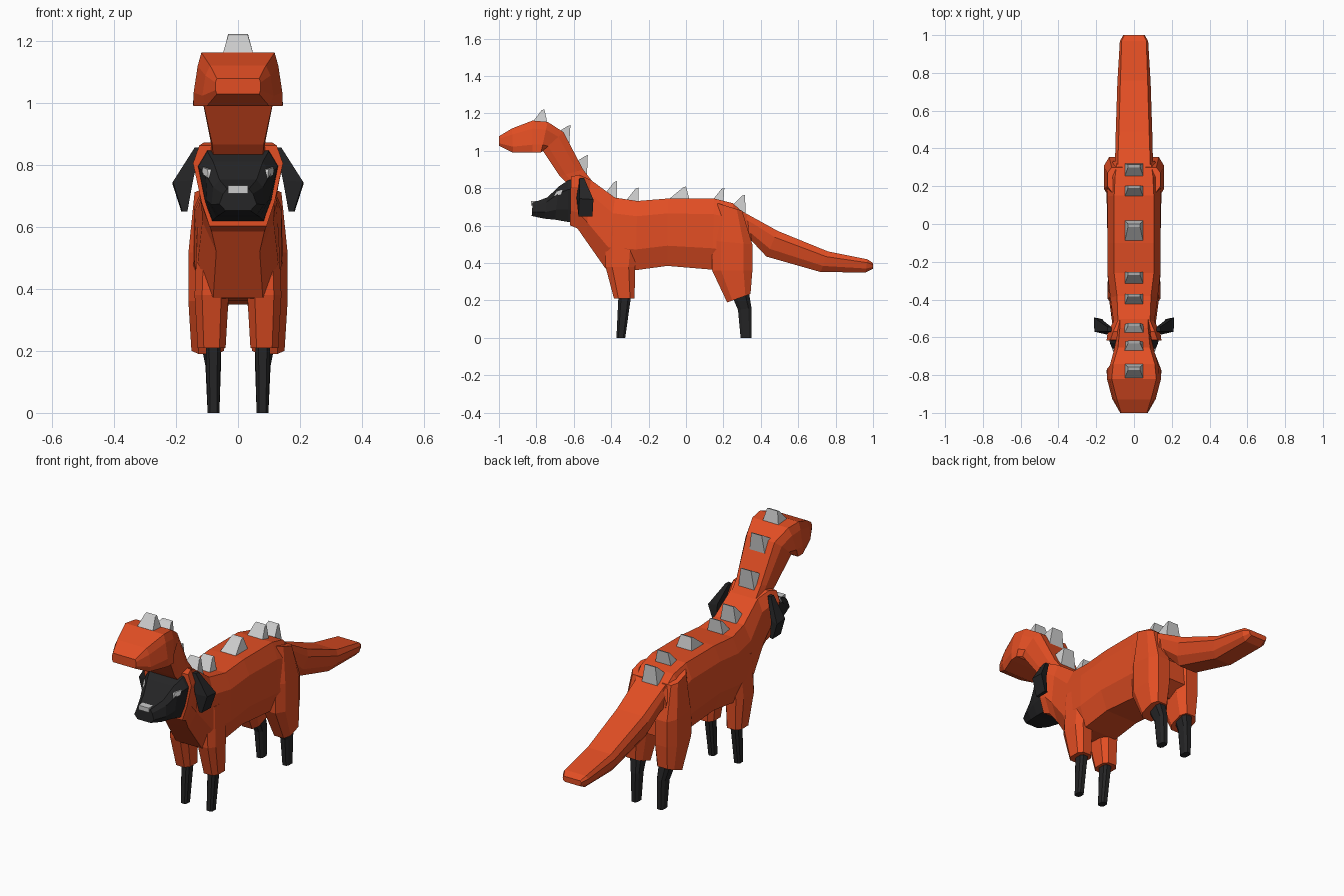
import bpy, bmesh
from mathutils import Vector, Matrix


def material(name, rgb):
    m = bpy.data.materials.new(name)
    m.diffuse_color = (*rgb, 1)
    return m


ORANGE = material("orange_fabric", (0.76, 0.076, 0.017))
BLACK = material("black_wool", (0.018, 0.018, 0.019))


def loft(name, rings, mat=None):
    """Skin a list of equal-length point rings and cap both ends."""
    bm = bmesh.new()
    vs = [[bm.verts.new(p) for p in r] for r in rings]
    n = len(rings[0])
    for a, b in zip(vs, vs[1:]):
        for i in range(n):
            j = (i + 1) % n
            bm.faces.new((a[i], a[j], b[j], b[i]))
    bm.faces.new(vs[0])
    bm.faces.new(vs[-1])
    bmesh.ops.recalc_face_normals(bm, faces=bm.faces)
    me = bpy.data.meshes.new(name)
    bm.to_mesh(me)
    bm.free()
    ob = bpy.data.objects.new(name, me)
    bpy.context.collection.objects.link(ob)
    if mat:
        me.materials.append(mat)
    return ob


def section(yt, zt, yb, zb, wt, wu, wl, wb, fu=0.22, fl=0.7):
    """Eight-sided cross-section between a top and a bottom point."""
    t, b = Vector((0, yt, zt)), Vector((0, yb, zb))
    half = [t.lerp(b, f) + Vector((w, 0, 0))
            for f, w in ((0, wt), (fu, wu), (fl, wl), (1, wb))]
    return half + [Vector((-p.x, p.y, p.z)) for p in reversed(half)]


def leg_ring(s, zf, zb, yf, yb, xi, xo, c=0.22):
    """Chamfered rectangle, front edge at zf and back edge at zb."""
    uv = [(c, 0), (1 - c, 0), (1, c), (1, 1 - c), (1 - c, 1), (c, 1), (0, 1 - c), (0, c)]
    return [(s * (xi + (xo - xi) * u), yf + (yb - yf) * v, zf + (zb - zf) * v) for u, v in uv]


# Costume torso, from hood opening to rump
loft("costume_body", [section(*r) for r in (
    (-0.615, 0.862, -0.62, 0.602, .125, .145, .118, .092),
    (-0.57, 0.872, -0.58, 0.585, .11, .14, .118, .085),
    (-0.51, 0.845, -0.535, 0.52, .085, .108, .115, .07),
    (-0.38, 0.75, -0.43, 0.37, .09, .125, .13, .08),
    (-0.26, 0.732, -0.27, 0.362, .105, .14, .14, .10),
    (-0.10, 0.745, -0.10, 0.385, .105, .14, .14, .10),
    (0.15, 0.745, 0.14, 0.365, .105, .14, .145, .10),
    (0.25, 0.72, 0.25, 0.35, .10, .145, .15, .10),
    (0.33, 0.65, 0.345, 0.40, .09, .11, .11, .08))], ORANGE)

# Tail
loft("tail", [section(*r, .25, .7) for r in (
    (0.22, 0.722, 0.28, 0.48, .09, .11, .10, .07),
    (0.34, 0.655, 0.35, 0.52, .085, .10, .095, .06),
    (0.49, 0.572, 0.43, 0.435, .08, .097, .085, .055),
    (0.76, 0.462, 0.72, 0.352, .072, .088, .075, .05),
    (0.97, 0.42, 0.96, 0.35, .065, .075, .07, .05),
    (1.0, 0.40, 1.0, 0.37, .05, .057, .055, .045))], ORANGE)

# Neck and hood head
loft("neck_and_hood_head", [section(*r, .25, .75) for r in (
    (-0.48, 0.81, -0.64, 0.83, .075, .085, .085, .08),
    (-0.55, 0.90, -0.675, 0.865, .075, .088, .088, .083),
    (-0.655, 1.10, -0.765, 1.0, .085, .11, .118, .112),
    (-0.74, 1.155, -0.775, 0.992, .11, .128, .142, .145),
    (-0.82, 1.162, -0.82, 0.99, .118, .13, .143, .143),
    (-0.93, 1.12, -0.925, 0.99, .09, .105, .115, .10),
    (-1.0, 1.078, -1.0, 1.028, .068, .073, .073, .068))], ORANGE)

# Face
loft("face", [section(*r) for r in (
    (-0.60, 0.85, -0.60, 0.615, .10, .13, .107, .084),
    (-0.63, 0.842, -0.63, 0.62, .098, .128, .107, .082),
    (-0.68, 0.81, -0.70, 0.632, .08, .105, .10, .07),
    (-0.74, 0.752, -0.76, 0.638, .06, .08, .085, .06),
    (-0.82, 0.722, -0.825, 0.652, .035, .048, .06, .04))], BLACK)

# Nose
loft("nose", [[(x, y, z) for x, z in ((-.032, .708), (.032, .708), (.032, .733), (-.032, .733))]
              for y in (-0.828, -0.78)])

# Paired parts
for s, side in ((1, "left"), (-1, "right")):
    loft(f"front_sleeve_{side}", [leg_ring(s, *r) for r in (
        (.60, .60, -.43, -.25, .03, .13),
        (.38, .38, -.43, -.272, .03, .14),
        (.21, .21, -.385, -.275, .04, .13))], ORANGE)
    loft(f"rear_sleeve_{side}", [leg_ring(s, *r) for r in (
        (.72, .68, .17, .30, .04, .14),
        (.52, .50, .14, .355, .03, .16),
        (.36, .36, .14, .355, .03, .16),
        (.19, .235, .22, .345, .045, .15))], ORANGE)
    loft(f"front_leg_{side}", [leg_ring(s, *r) for r in (
        (.25, .25, -.36, -.29, .055, .105),
        (0, 0, -.372, -.325, .06, .098))], BLACK)
    loft(f"rear_leg_{side}", [leg_ring(s, *r) for r in (
        (.25, .25, .235, .335, .055, .125),
        (.15, .16, .278, .35, .055, .105),
        (0, 0, .292, .35, .06, .098))], BLACK)
    # Ear drooping outward, widening toward the tip
    loft(f"ear_{side}", [[(s * x, y, z) for x, y, z in r] for r in (
        ((.12, -.57, .855), (.14, -.57, .855), (.14, -.545, .855), (.12, -.545, .855)),
        ((.145, -.585, .75), (.21, -.57, .745), (.212, -.495, .74), (.165, -.51, .745)),
        ((.163, -.575, .65), (.18, -.575, .65), (.183, -.50, .65), (.163, -.505, .65)))], BLACK)
    # Eye: slanted slab on the side of the face
    loft(f"eye_{side}", [[(s * (x + d), y, z) for x, y, z in (
        (.088, -.705, .758), (.09, -.692, .785), (.107, -.66, .792), (.105, -.668, .768))]
        for d in (-.015, .008)])

# Back spikes: base front, base rear, tip (y, z each)
SPIKES = [(-.82, 1.155, -.74, 1.145, -.757, 1.222),
          (-.67, 1.11, -.625, 1.02, -.618, 1.138),
          (-.575, .95, -.53, .86, -.525, .977),
          (-.43, .775, -.37, .735, -.37, .838),
          (-.32, .735, -.255, .72, -.255, .803),
          (-.10, .735, .02, .735, 0, .81),
          (.14, .735, .20, .725, .205, .802),
          (.25, .71, .32, .65, .315, .765)]
for i, (yf, zf, yr, zr, yt, zt) in enumerate(SPIKES):
    loft(f"back_spike_{i + 1}", [
        [(-.05, yf, zf), (.05, yf, zf), (.05, yr, zr), (-.05, yr, zr)],
        [(-.032, yt - .015, zt - .005), (.032, yt - .015, zt - .005), (.032, yt, zt), (-.032, yt, zt)]])
